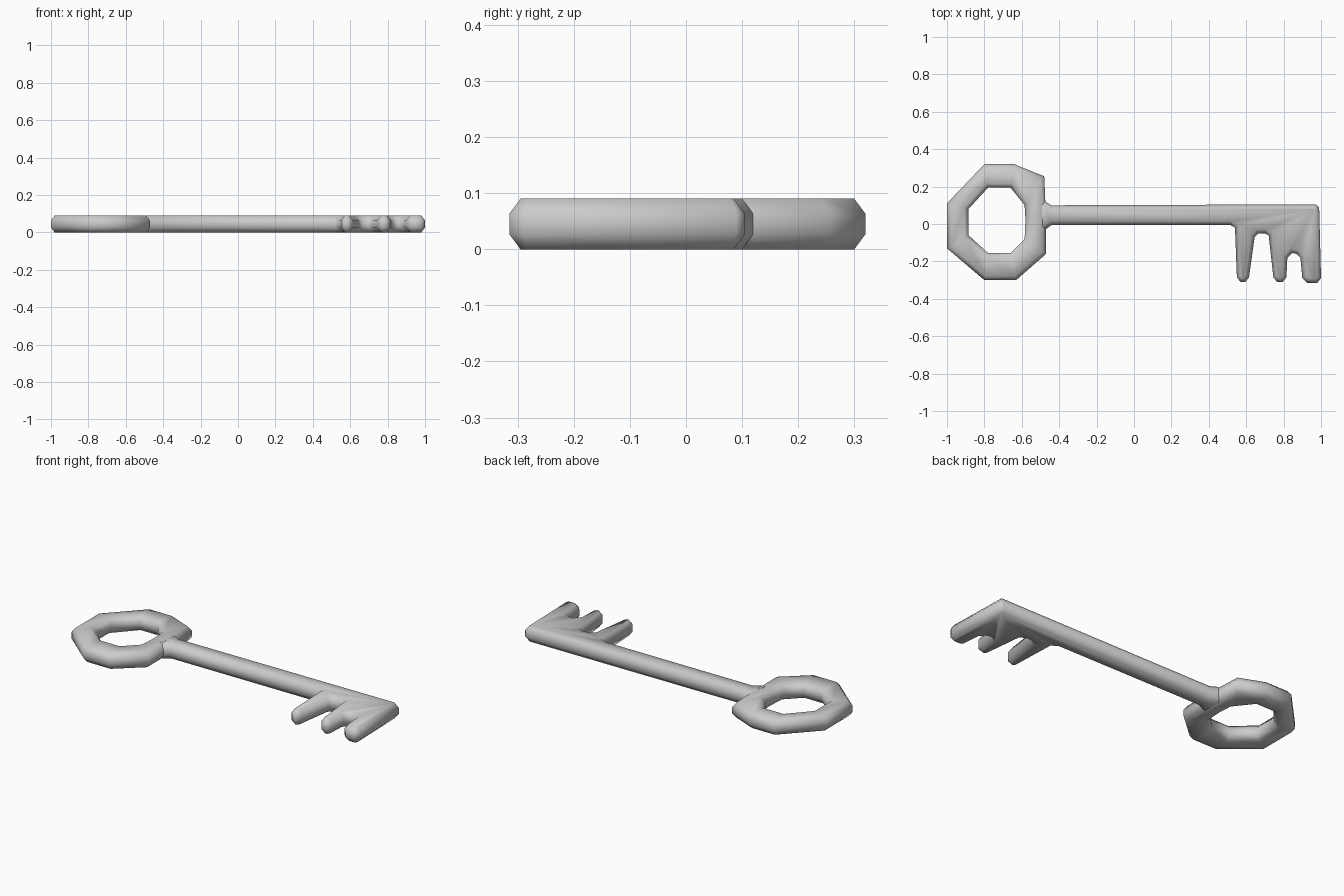
import bpy, bmesh, math
from mathutils import Vector

if "Cube" in bpy.data.objects:
    bpy.data.objects.remove(bpy.data.objects["Cube"])

# height and inward chamfer of each layer, bottom to top
LAYERS = [(0.0, 0.02), (0.027, 0.0), (0.063, 0.0), (0.09, 0.02)]


def inset(points, d):
    """Shrink a clockwise outline by d (negative d grows it)."""
    pts = [Vector(p) for p in points]
    out = []
    for i, p in enumerate(pts):
        a = (p - pts[i - 1]).normalized()
        b = (pts[(i + 1) % len(pts)] - p).normalized()
        na, nb = Vector((a.y, -a.x)), Vector((b.y, -b.x))
        out.append(p + (na + nb) * d / (1 + na.dot(nb)))
    return out


def add_loops(bm, points, sign=1):
    return [[bm.verts.new((p.x, p.y, z)) for p in inset(points, d * sign)]
            for z, d in LAYERS]


def bridge(bm, a, b):
    for i in range(len(a)):
        j = (i + 1) % len(a)
        bm.faces.new((a[i], a[j], b[j], b[i]))


def finish(bm, name):
    bmesh.ops.recalc_face_normals(bm, faces=bm.faces)
    mesh = bpy.data.meshes.new(name)
    bm.to_mesh(mesh)
    bm.free()
    ob = bpy.data.objects.new(name, mesh)
    bpy.context.collection.objects.link(ob)
    bpy.ops.object.select_all(action='DESELECT')
    ob.select_set(True)
    bpy.context.view_layer.objects.active = ob
    bpy.ops.object.shade_smooth_by_angle(angle=math.radians(60))


# ring handle
outer = [(-1, .11), (-.8, .32), (-.64, .32), (-.48, .255), (-.47, .03),
         (-.47, -.16), (-.63, -.30), (-.8, -.30), (-1, -.13)]
inner = [(-.885, .08), (-.78, .195), (-.66, .195), (-.585, .10), (-.58, .02),
         (-.585, -.08), (-.66, -.155), (-.78, -.155), (-.885, -.06)]
bm = bmesh.new()
o, n = add_loops(bm, outer), add_loops(bm, inner, -1)
section = o + n[::-1]
for k in range(len(section)):
    bridge(bm, section[k - 1], section[k])
finish(bm, "ring_handle")

# shaft with flared collar and toothed bit
outline = [(-.53, .12), (-.475, .12), (-.44, .10), (.97, .105), (.99, .09),
           (1.0, -.29), (.98, -.315), (.925, -.315), (.90, -.29),
           (.89, -.18), (.87, -.16), (.845, -.155), (.82, -.18),
           (.815, -.285), (.795, -.31), (.765, -.31), (.745, -.285),
           (.72, -.06), (.70, -.05), (.665, -.05), (.645, -.07),
           (.615, -.285), (.595, -.31), (.57, -.31), (.55, -.285),
           (.54, -.02), (.515, -.005), (-.44, -.005), (-.475, -.03), (-.53, -.03)]
bm = bmesh.new()
loops = add_loops(bm, outline)
for a, b in zip(loops, loops[1:]):
    bridge(bm, a, b)
bm.faces.new(loops[0])
bm.faces.new(loops[-1])
finish(bm, "shaft_and_bit")
